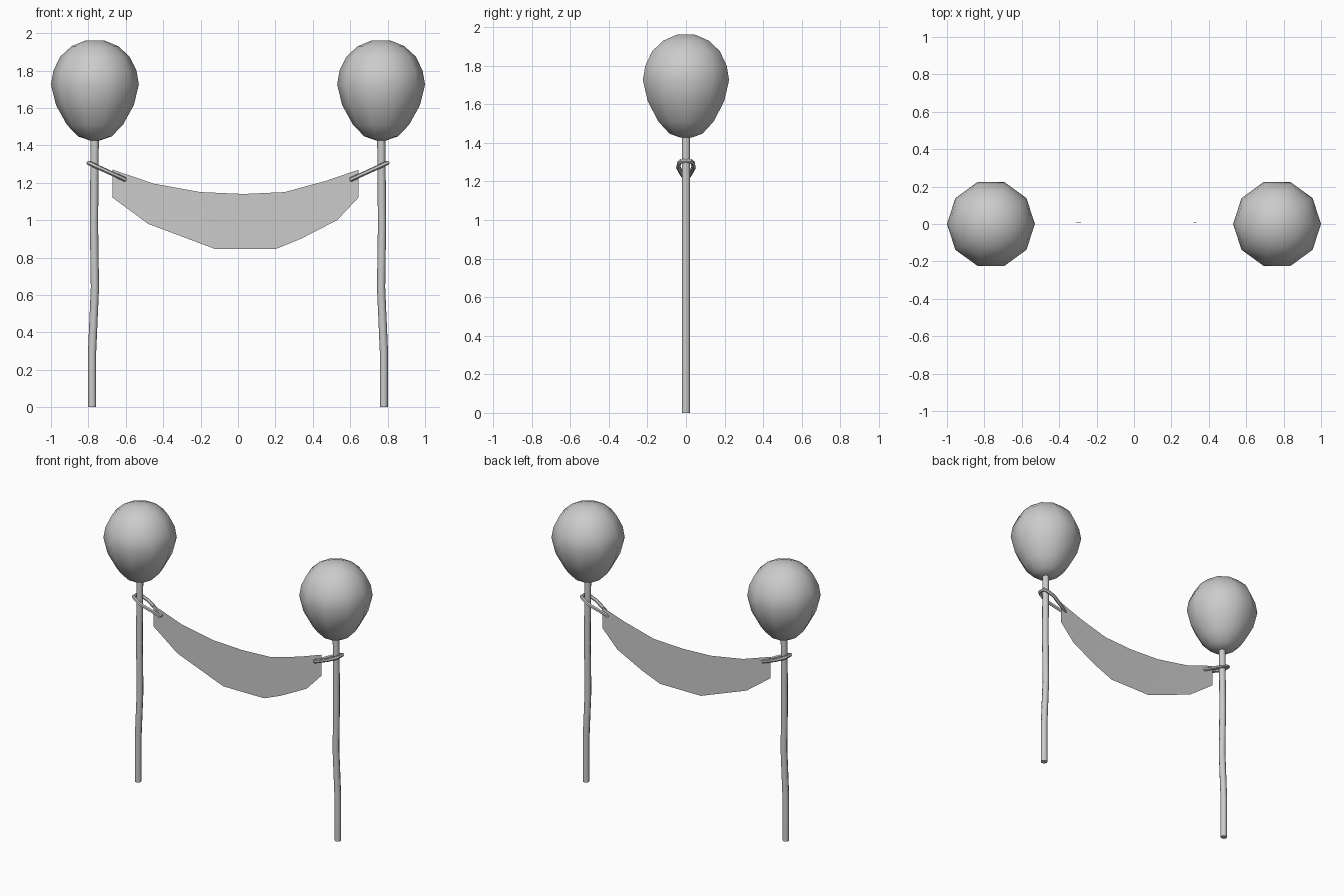
import bpy, bmesh, math

if "Cube" in bpy.data.objects:
    bpy.data.objects.remove(bpy.data.objects["Cube"])


def tube(name, points, radius, resolution, cyclic=False):
    """Bevelled poly curve turned into a mesh."""
    cu = bpy.data.curves.new(name, 'CURVE')
    cu.dimensions = '3D'
    cu.bevel_depth = radius
    cu.bevel_resolution = resolution
    cu.use_fill_caps = not cyclic
    sp = cu.splines.new('POLY')
    sp.points.add(len(points) - 1)
    for p, co in zip(sp.points, points):
        p.co = (*co, 1)
    sp.use_cyclic_u = cyclic
    ob = bpy.data.objects.new(name, cu)
    bpy.context.collection.objects.link(ob)
    finish(ob)
    bpy.ops.object.convert(target='MESH')
    bpy.ops.object.shade_smooth_by_angle(angle=math.radians(50))


def finish(ob):
    bpy.ops.object.select_all(action='DESELECT')
    ob.select_set(True)
    bpy.context.view_layer.objects.active = ob


def mesh_object(name, bm):
    bmesh.ops.recalc_face_normals(bm, faces=bm.faces)
    me = bpy.data.meshes.new(name)
    bm.to_mesh(me)
    bm.free()
    ob = bpy.data.objects.new(name, me)
    bpy.context.collection.objects.link(ob)
    finish(ob)
    return ob


def balloon(name, cx):
    """Ten-sided lathe of the balloon profile."""
    profile = [(0.03, 1.427), (0.09, 1.448), (0.15, 1.51), (0.208, 1.615),
               (0.235, 1.725), (0.222, 1.80), (0.185, 1.875),
               (0.125, 1.93), (0.05, 1.961)]
    n = 10
    bm = bmesh.new()
    rings = [[bm.verts.new((cx + r * math.cos(2 * math.pi * i / n),
                            r * math.sin(2 * math.pi * i / n), z))
              for i in range(n)] for r, z in profile]
    for a, b in zip(rings, rings[1:]):
        for i in range(n):
            j = (i + 1) % n
            bm.faces.new((a[i], a[j], b[j], b[i]))
    bm.faces.new(rings[0][::-1])
    bm.faces.new(rings[-1])
    mesh_object(name, bm)
    bpy.ops.object.shade_smooth_by_angle(angle=math.radians(60))


for side, s in (("left", -1), ("right", 1)):
    # Balloon head
    balloon(side + "_balloon", s * 0.765)

    # Slightly wavy pole
    pole = [(0.78, 0), (0.78, 0.3), (0.765, 0.64), (0.77, 0.98), (0.766, 1.44)]
    tube(side + "_pole", [(s * x, 0, z) for x, z in pole], 0.022, 2)

    # Teardrop tie loop around the pole, sloping down to the banner
    half = [(0, 0.022), (0.12, 0.035), (0.37, 0.04), (0.7, 0.024), (1, 0.008)]
    outline = half + [(u, -y) for u, y in reversed(half)]
    tube(side + "_tie",
         [(s * (0.80 - 0.197 * u), y, 1.307 - 0.09 * u) for u, y in outline],
         0.012, 1, True)

# Sagging sheet banner between the poles
top = [(-0.67, 1.27), (-0.45, 1.195), (-0.2, 1.15), (0.03, 1.14),
       (0.25, 1.15), (0.47, 1.21), (0.645, 1.27)]
bottom = [(-0.67, 1.12), (-0.48, 0.98), (-0.12, 0.845), (0.2, 0.845),
          (0.335, 0.9), (0.53, 1.0), (0.643, 1.12)]
bm = bmesh.new()
rows = [[bm.verts.new((x, 0.005 + 0.015 * x * x, z)) for x, z in row]
        for row in (top, bottom)]
for i in range(len(top) - 1):
    bm.faces.new((rows[1][i], rows[1][i + 1], rows[0][i + 1], rows[0][i]))
mesh_object("banner", bm)
